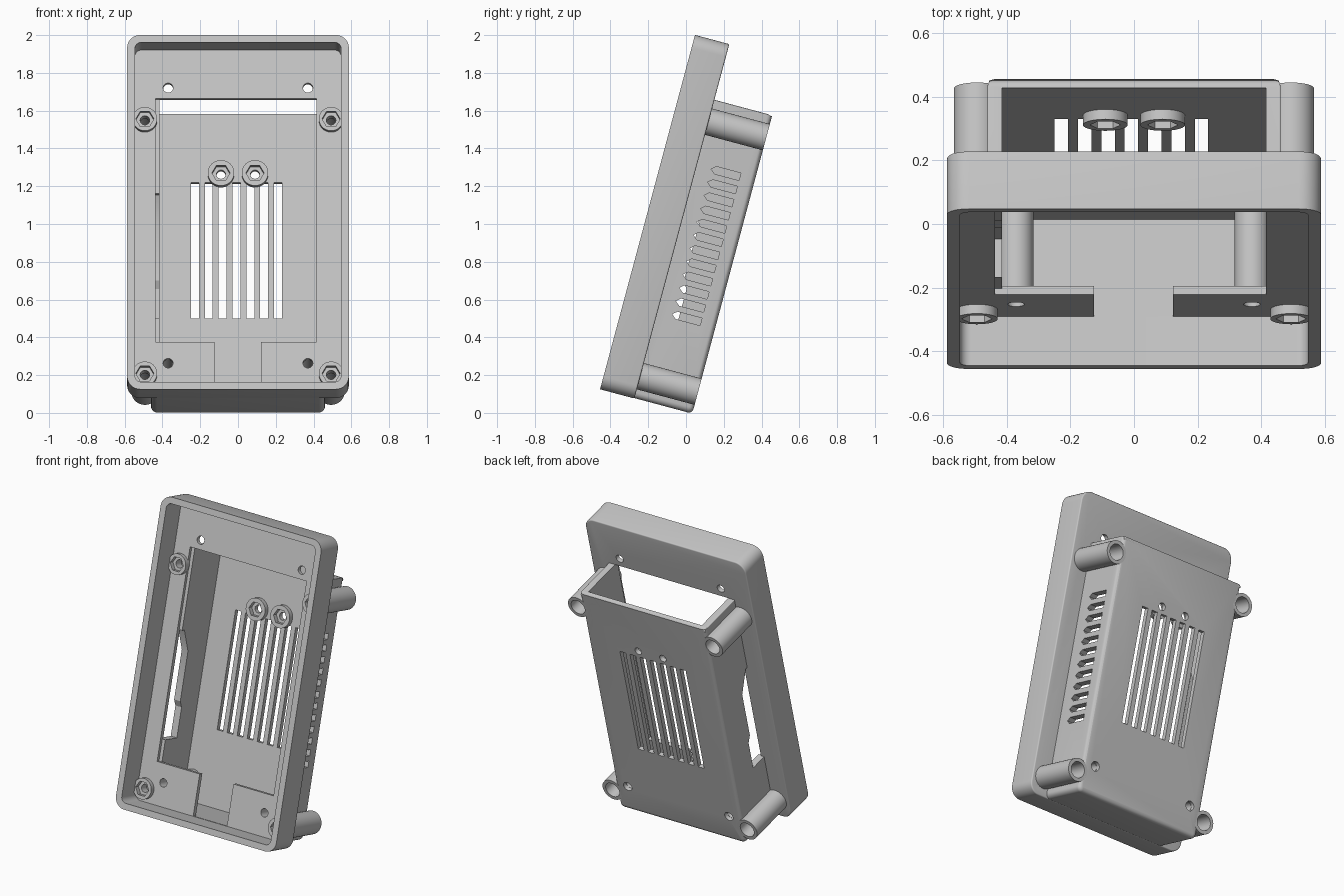
import bpy, bmesh, math

if "Cube" in bpy.data.objects:
    bpy.data.objects.remove(bpy.data.objects["Cube"], do_unlink=True)

grey = bpy.data.materials.new("light_grey_plastic")
grey.use_nodes = True
color = (0.55, 0.55, 0.55, 1)
grey.diffuse_color = color
grey.node_tree.nodes["Principled BSDF"].inputs["Base Color"].default_value = color

# Local frame: x across, y depth (front to back), z along the tilted height
TILT = math.radians(-15)
ORIGIN = (0, -0.455, 0.125)


def circle(x, z, r, n=40):
    return [(x + r * math.cos(math.tau * i / n), z + r * math.sin(math.tau * i / n)) for i in range(n)]


def rect(x0, x1, z0, z1):
    return [(x0, z0), (x1, z0), (x1, z1), (x0, z1)]


def rounded(x0, x1, z0, z1, r, r_top, n=8):
    pts = []
    corners = [(x1, z1, -1, -1, r_top), (x0, z1, 1, -1, r_top), (x0, z0, 1, 1, r), (x1, z0, -1, 1, r)]
    for k, (x, z, sx, sz, rad) in enumerate(corners):
        for i in range(n + 1):
            a = math.pi / 2 * (k + i / n)
            pts.append((x + sx * rad + rad * math.cos(a), z + sz * rad + rad * math.sin(a)))
    return pts


def prism(name, profiles, a, b, side=False, bevel=0):
    """Extrude (x, z) profiles in depth, or (y, z) profiles sideways."""
    bm = bmesh.new()
    for prof in profiles:
        rings = []
        for d in (a, b):
            rings.append([bm.verts.new((d, p, q) if side else (p, d, q)) for p, q in prof])
        n = len(prof)
        bm.faces.new(rings[0])
        bm.faces.new(rings[1][::-1])
        for i in range(n):
            j = (i + 1) % n
            bm.faces.new((rings[0][j], rings[0][i], rings[1][i], rings[1][j]))
    bmesh.ops.recalc_face_normals(bm, faces=bm.faces)
    if bevel:
        edges = [e for e in bm.edges if all(abs(v.co.y - b) < 1e-5 for v in e.verts)]
        bmesh.ops.bevel(bm, geom=edges, offset=bevel, segments=4, profile=0.5, affect='EDGES')
    mesh = bpy.data.meshes.new(name)
    bm.to_mesh(mesh)
    bm.free()
    obj = bpy.data.objects.new(name, mesh)
    bpy.context.collection.objects.link(obj)
    return obj


def cut(obj, *cutters):
    for c in cutters:
        c.hide_render = True
        mod = obj.modifiers.new("cut", 'BOOLEAN')
        mod.operation = 'DIFFERENCE'
        mod.solver = 'EXACT'
        mod.object = c
    bpy.context.view_layer.update()
    deps = bpy.context.evaluated_depsgraph_get()
    mesh = bpy.data.meshes.new_from_object(obj.evaluated_get(deps))
    obj.modifiers.clear()
    obj.data = mesh
    for c in cutters:
        bpy.data.objects.remove(c, do_unlink=True)
    return obj


HEIGHT, BOX_TOP = 1.942, 1.637
PLATE_FRONT, PLATE_BACK = 0.16, 0.188
BACK_IN, BACK_OUT = 0.475, 0.505
posts = [(x, z) for x in (-0.493, 0.493) for z in (0.122, 1.517)]
standoffs = [(-0.37, 0.186), (0.37, 0.186)]
upper_holes = [(-0.37, 1.695), (0.37, 1.695)]
bosses = [(-0.09, 1.305), (0.09, 1.305)]


def circles(places, r, n=40):
    return [circle(x, z, r, n) for x, z in places]


# Front tray: rounded rim, recessed plate and stepped window
tray = prism("front_tray", [rounded(-0.587, 0.587, 0, HEIGHT, 0.07, 0.07)], 0, PLATE_BACK, bevel=0.008)
window = [(-0.125, 0.042), (0.122, 0.042), (0.122, 0.303), (0.415, 0.303),
          (0.415, BOX_TOP), (-0.437, BOX_TOP), (-0.437, 0.303), (-0.125, 0.303)]
cut(tray,
    prism("pocket", [rounded(-0.546, 0.546, 0.04, HEIGHT - 0.04, 0.035, 0.035)], -0.1, PLATE_FRONT),
    prism("window", [window], 0.1, 0.3),
    prism("holes", circles(standoffs + upper_holes, 0.026) + circles(posts, 0.025), 0.1, 0.3))

# Rear box: open at the top, slots in the back, vents on one side, a port cutout on the other
box = prism("rear_box", [rounded(-0.46, 0.46, 0.002, BOX_TOP, 0.032, 0.004)], 0.18, BACK_OUT, bevel=0.025)
slots = [rect(x - 0.021, x + 0.021, 0.515, 1.26) for x in (-0.228 + 0.0733 * i for i in range(7))]
vents = []
for i in range(12):
    z = 0.483 + 0.0723 * i
    vents.append([(0.29, z - 0.02), (0.424, z - 0.02), (0.424, z + 0.02), (0.29, z + 0.02), (0.266, z)])
port = [(0.1, 0.44), (0.305, 0.44), (0.305, 0.63), (0.28, 0.67), (0.28, 0.98), (0.205, 1.12), (0.1, 1.12)]
cut(box,
    prism("cavity", [rect(-0.415, 0.415, 0.042, 1.8)], 0.1, BACK_IN),
    prism("slots", slots, 0.4, 0.6),
    prism("vents", vents, 0.38, 0.5, side=True),
    prism("port", [port], -0.5, -0.38, side=True),
    prism("back_holes", circles(standoffs, 0.03) + circles(bosses, 0.024), 0.4, 0.6),
    prism("post_bores", circles(posts, 0.05), 0.22, 0.6))

# Corner posts: deep bores from behind
post = prism("corner_posts", circles(posts, 0.072, 48), 0.18, BACK_OUT)
cut(post,
    prism("bores", circles(posts, 0.05), 0.22, 0.6),
    prism("screw_holes", circles(posts, 0.025), 0.1, 0.3))


# Round bosses with a hexagonal nut recess
def nut_bosses(name, places, r, front, back):
    return cut(prism(name, circles(places, r), front, back),
               prism("hexes", circles(places, 0.048, 6), front - 0.1, back - 0.008),
               prism("through", circles(places, 0.025), front - 0.05, back + 0.1))


corner_bosses = nut_bosses("corner_nut_bosses", posts, 0.065, 0.13, 0.17)
centre_bosses = nut_bosses("centre_nut_bosses", bosses, 0.07, 0.443, 0.482)

# Standoff tubes between the lower pads and the back wall
tubes = prism("lower_standoffs", circles(standoffs, 0.054), 0.18, BACK_IN + 0.005)
cut(tubes, prism("tube_holes", circles(standoffs, 0.028), 0.1, 0.6))

# Tilt, colour and shade every part
bpy.ops.object.select_all(action='DESELECT')
for obj in (tray, box, post, corner_bosses, centre_bosses, tubes):
    obj.rotation_euler = (TILT, 0, 0)
    obj.location = ORIGIN
    obj.data.materials.clear()
    obj.data.materials.append(grey)
    obj.select_set(True)
bpy.context.view_layer.objects.active = tray
bpy.ops.object.shade_smooth_by_angle(angle=math.radians(30))
